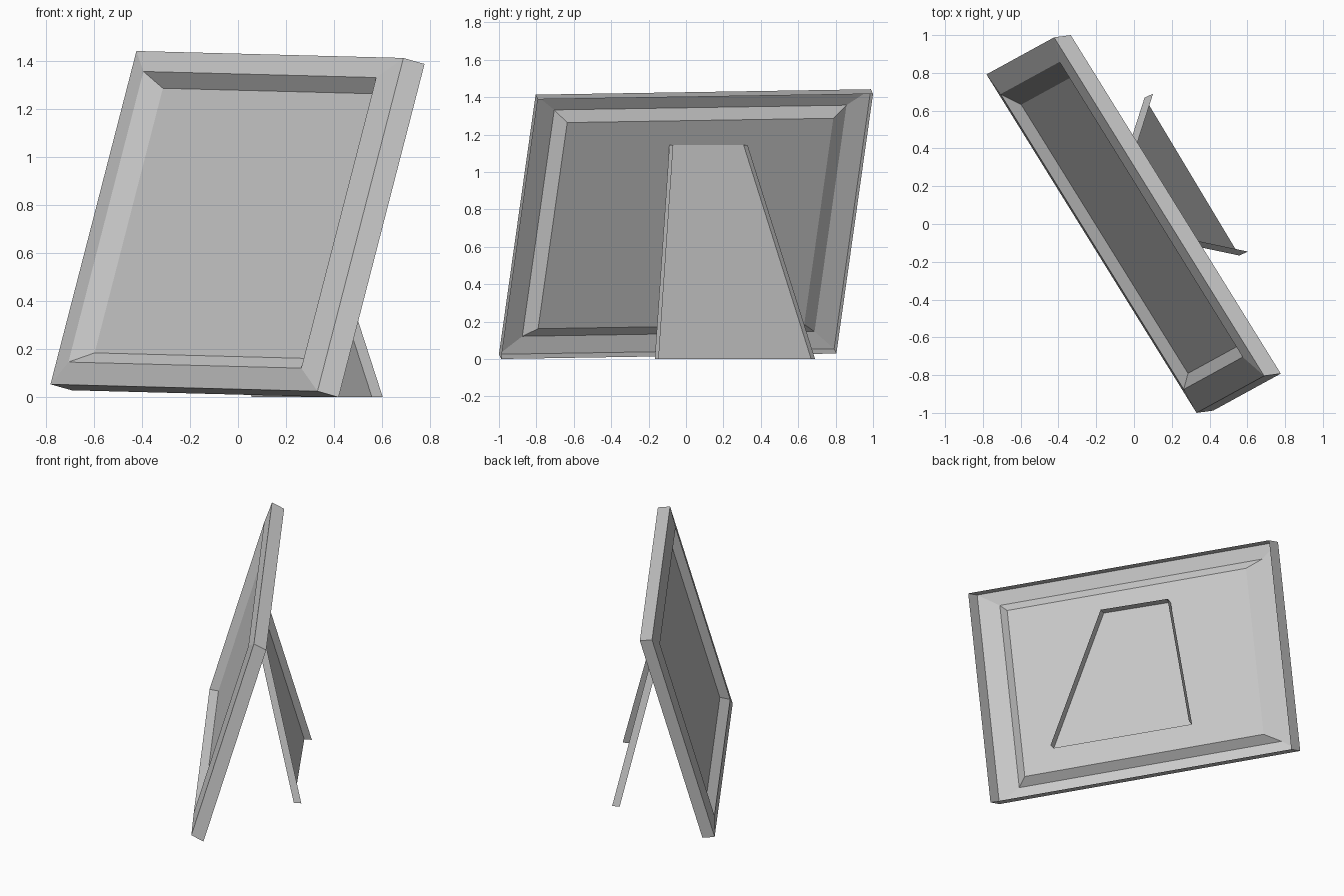
import bpy
from mathutils import Vector

if "Cube" in bpy.data.objects:
    bpy.data.objects.remove(bpy.data.objects["Cube"])

# Axes of the tilted frame: corner, width, height, depth
O = Vector((-0.781, 0.792, 0.054))
U = Vector((1.112, -1.792, -0.029))
V = Vector((0.358, 0.196, 1.388))
D = Vector((0.088, 0.012, -0.025))


def make(name, verts, faces):
    mesh = bpy.data.meshes.new(name)
    mesh.from_pydata(verts, [], faces)
    obj = bpy.data.objects.new(name, mesh)
    bpy.context.collection.objects.link(obj)
    return obj


def ring(inset, depth):
    a, b = inset, 1 - inset
    return [O + U * u + V * v + D * depth for u, v in ((a, a), (b, a), (b, b), (a, b))]


# Open-backed frame shell: back rim, front edge, raised ridge, recessed picture panel
profile = [(0, 1), (0, 0), (0.064, -0.22), (0.103, 0.37)]
verts = [p for inset, depth in profile for p in ring(inset, depth)]
faces = []
for r in range(len(profile) - 1):
    for i in range(4):
        j = (i + 1) % 4
        faces.append((4 * r + i, 4 * r + j, 4 * r + 4 + j, 4 * r + 4 + i))
last = 4 * (len(profile) - 1)
faces.append(tuple(range(last, last + 4)))
make("picture_frame", verts, faces)

# Easel leg: tapered plate with a shallow flange on both sides and the top
plate = [Vector(p) for p in ((0.558, -0.167, 0), (0.188, -0.089, 1.144),
                             (-0.06, 0.308, 1.144), (0.056, 0.669, 0))]
flange = Vector((0.045, 0.021, 0))
verts = plate + [p + flange for p in plate]
faces = [(3, 2, 1, 0)] + [(i, i + 1, i + 5, i + 4) for i in range(3)]
make("easel_leg", verts, faces)
